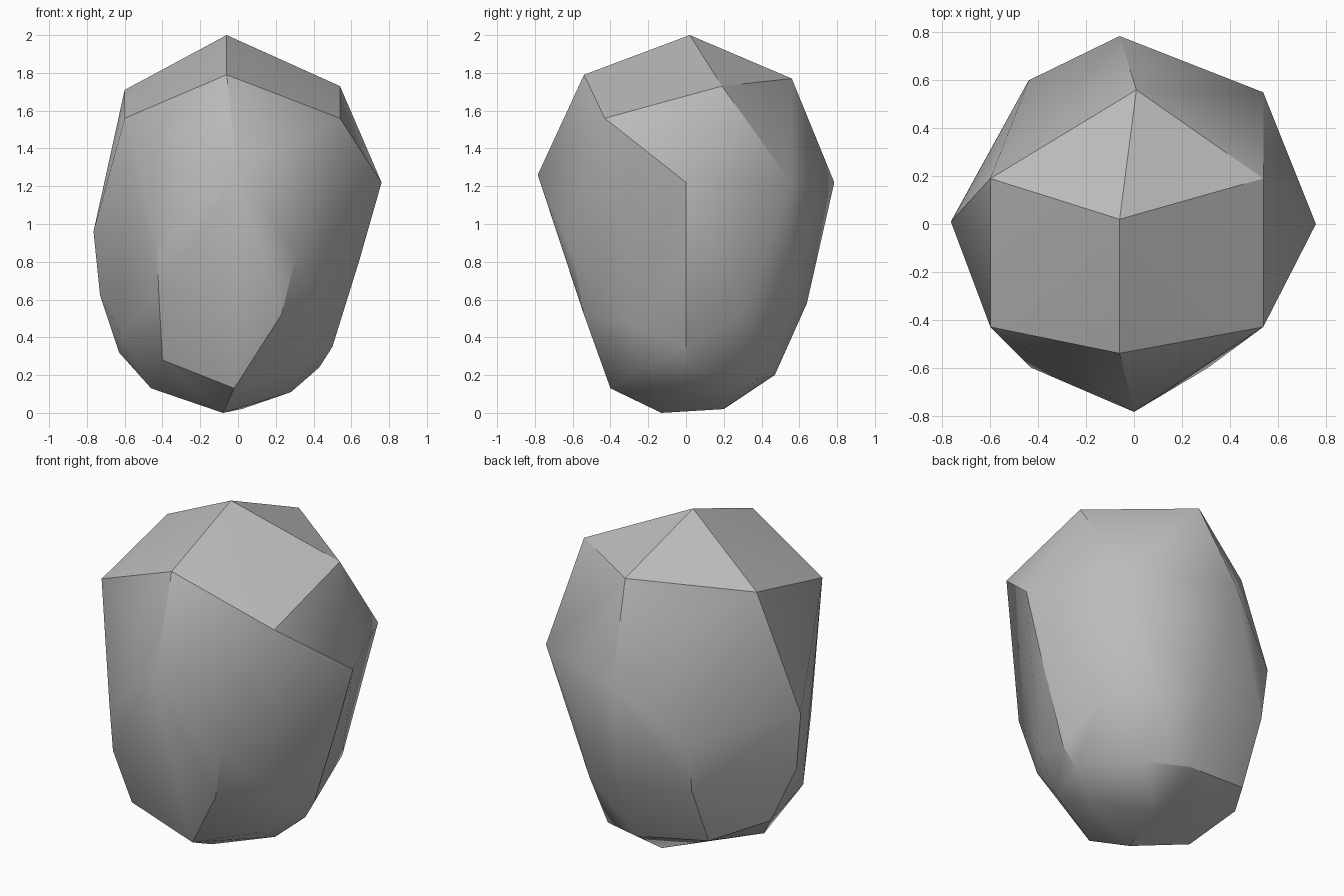
import bpy, bmesh, math

# Remove the default cube only
cube = bpy.data.objects.get("Cube")
if cube:
    bpy.data.objects.remove(cube, do_unlink=True)

# Stone material
stone = bpy.data.materials.new("stone grey")
stone.use_nodes = True
grey = (0.5, 0.5, 0.5, 1.0)
stone.diffuse_color = grey
stone.node_tree.nodes["Principled BSDF"].inputs["Base Color"].default_value = grey

# Corner points of the boulder, grouped from crown to base
crown = [(-.06, .02, 2.0), (-.06, -.54, 1.79), (-.60, -.43, 1.56),
         (.54, -.43, 1.56), (.54, .19, 1.73), (-.60, .19, 1.71), (.01, .56, 1.77)]
waist = [(.76, 0, 1.22), (-.765, .01, .96), (0, -.785, 1.26), (-.06, .785, 1.22),
         (.54, .55, 1.23), (-.44, .60, .91), (-.43, -.60, .93),
         (.31, -.60, .84), (.31, .60, .81), (.64, 0, .80)]
belly = [(.23, -.54, .52), (-.42, -.58, .64), (-.43, .56, .62), (-.73, 0, .62),
         (0, .64, .58), (.26, .54, .51), (.48, .30, .52), (.55, 0, .53),
         (.44, -.28, .46), (-.62, -.22, .41)]
base = [(-.02, -.40, .13), (-.40, -.43, .28), (-.63, .10, .32), (-.43, .40, .26),
        (-.46, -.08, .13), (0, .47, .20), (.25, .38, .18), (.50, 0, .35),
        (.43, .02, .24), (.32, -.27, .23), (.28, -.05, .11),
        (-.08, -.13, 0), (.02, .20, .02)]

# Wrap the points in a faceted shell
bm = bmesh.new()
for p in crown + waist + belly + base:
    bm.verts.new(p)
bmesh.ops.convex_hull(bm, input=bm.verts[:])
bmesh.ops.delete(bm, geom=[v for v in bm.verts if not v.link_faces], context='VERTS')

# Merge nearly flat triangles into wider facets
bmesh.ops.dissolve_limit(bm, angle_limit=math.radians(2),
                         verts=bm.verts[:], edges=bm.edges[:])
bmesh.ops.recalc_face_normals(bm, faces=bm.faces[:])

mesh = bpy.data.meshes.new("boulder")
bm.to_mesh(mesh)
bm.free()
mesh.materials.append(stone)
boulder = bpy.data.objects.new("boulder", mesh)
bpy.context.collection.objects.link(boulder)

# Soft facets with crisp ridges
bpy.ops.object.select_all(action='DESELECT')
boulder.select_set(True)
bpy.context.view_layer.objects.active = boulder
bpy.ops.object.shade_smooth_by_angle(angle=math.radians(30))
